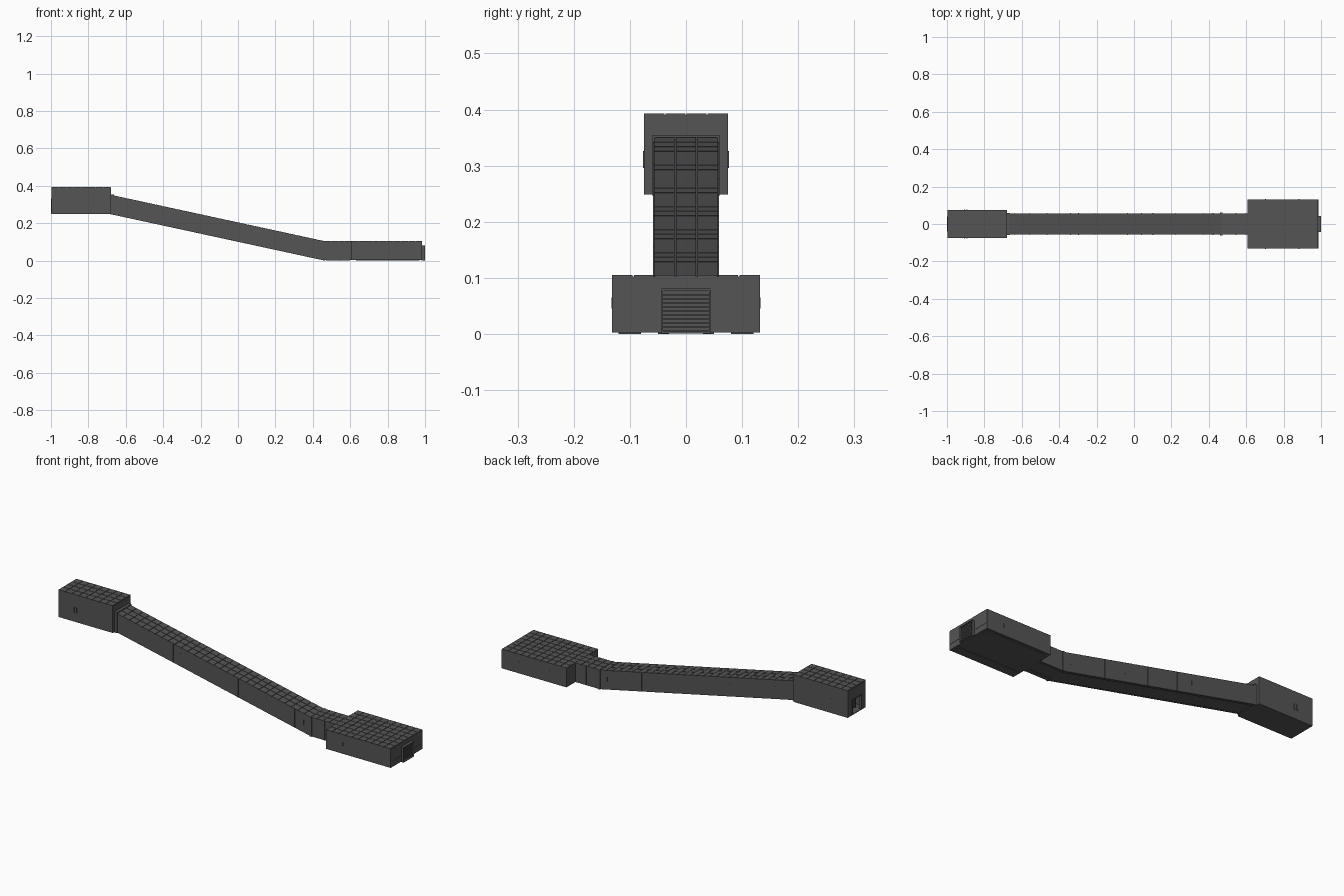
import bpy, bmesh

if "Cube" in bpy.data.objects:
    bpy.data.objects.remove(bpy.data.objects["Cube"])

DARK = bpy.data.materials.new("dark_grey")
DARK.diffuse_color = (0.09, 0.09, 0.09, 1)
DARK.use_nodes = True
DARK.node_tree.nodes["Principled BSDF"].inputs["Base Color"].default_value = DARK.diffuse_color

# sloping passage: everything inside it is lifted by lift(x)
X_TOP, X_BEND, RISE = -0.67, 0.465, 0.246
flat = lambda x: 0.0
raised = lambda x: RISE
lift = lambda x: RISE * (X_BEND - x) / (X_BEND - X_TOP)


def part(name, boxes, path=flat):
    """One object from boxes (x0, x1, y0, y1, z0, z1); z follows the path."""
    bm = bmesh.new()
    for x0, x1, y0, y1, z0, z1 in boxes:
        for v in bmesh.ops.create_cube(bm, size=1)["verts"]:
            x = x1 if v.co.x > 0 else x0
            y = y1 if v.co.y > 0 else y0
            v.co = (x, y, (z1 if v.co.z > 0 else z0) + path(x))
    me = bpy.data.meshes.new(name)
    bm.to_mesh(me)
    bm.free()
    me.materials.append(DARK)
    ob = bpy.data.objects.new(name, me)
    bpy.context.collection.objects.link(ob)
    return ob


def sides(boxes):
    """Repeat boxes on both sides of the centre line."""
    return boxes + [(a, b, -d, -c, e, f) for a, b, c, d, e, f in boxes]


def shell(name, x0, x1, w, h, path=flat, z=0.003, t=0.004):
    """Floor, side walls, and roof of roughly square tiles on a backing slab."""
    part(name + "_floor", [(x0, x1, -w, w, z, z + t)], path)
    part(name + "_walls", sides([(x0, x1, w - t, w, z + t, h - 0.003)]), path)
    part(name + "_roof_slab", [(x0, x1, t - w, w - t, h - 0.007, h - 0.003)], path)
    nx, ny, g = round((x1 - x0) / 0.0377), round(2 * w / 0.0377), 0.0012
    dx, dy = (x1 - x0) / nx, 2 * w / ny
    part(name + "_roof_tiles",
         [(x0 + i * dx + g, x0 + (i + 1) * dx - g,
           -w + j * dy + (g if j else 0), -w + (j + 1) * dy - (g if j < ny - 1 else 0),
           h - 0.003, h) for i in range(nx) for j in range(ny)], path)


def end_wall(name, x0, x1, w, h, door_w, door_h, path=flat, z=0.003):
    """End wall with an opening in the middle."""
    part(name, sides([(x0, x1, door_w, w - 0.004, z + 0.004, h - 0.007)]) +
         [(x0, x1, -door_w, door_w, door_h, h - 0.007)], path)


def ribs(name, xs, w, z0, z1, path=flat, r=0.002):
    part(name, sides([(x - r, x + r, w, w + 0.0015, z0, z1) for x in xs]), path)


# upper hall
shell("upper_hall", -0.998, -0.68, 0.075, 0.147, raised)
end_wall("upper_outer_wall", -0.998, -0.994, 0.075, 0.147, 0.04, 0.085, raised)
end_wall("upper_inner_wall", -0.684, -0.68, 0.075, 0.147, 0.045, 0.085, raised)
part("upper_door_frame", sides([(-1.0, -0.985, 0.036, 0.040, 0.007, 0.085)]) +
     [(-1.0, -0.985, -0.040, 0.040, 0.081, 0.085)], raised)
part("upper_gate", [(-0.966, -0.964, -0.04, 0.04, 0.012 + i * 0.008, 0.016 + i * 0.008)
                    for i in range(8)] +
     sides([(-0.967, -0.963, 0.036, 0.04, 0.007, 0.08)]), raised)
part("upper_side_vents", sides([(x, x + 0.006, 0.075, 0.0765, 0.05, 0.08)
                                for x in (-0.91, -0.895)]), raised)

# sloping passage
shell("slope", X_TOP, X_BEND, 0.057, 0.104, lift)
ribs("slope_wall_ribs", (-0.64, -0.465, -0.34, -0.21, -0.035, 0.04, 0.22, 0.37),
     0.057, 0.003, 0.102, lift)
part("slope_side_vents", sides([(x, x + 0.005, 0.057, 0.0583, 0.045, 0.07)
                                for x in (-0.56, -0.3, 0.1, 0.42)]), lift)
part("slope_bottom_beams", sides([(X_TOP, X_BEND, 0.046, 0.05, 0.0, 0.003)]), lift)

# stairs and handrails within the passage
N = 50
STEP = (X_BEND - X_TOP) / N
part("stair_steps", [(X_TOP + i * STEP, X_TOP + (i + 1) * STEP, -0.052, 0.052,
                      lift(X_TOP + (i + 1) * STEP) + 0.007,
                      lift(X_TOP + i * STEP) + 0.009) for i in range(N)])
part("stair_handrails", sides([(X_TOP, X_BEND, 0.046, 0.05, 0.045, 0.049)]) +
     [(X_TOP, X_BEND, -0.002, 0.002, 0.04, 0.044)], lift)

# collar joining slope and upper hall
part("upper_collar", sides([(-0.682, -0.664, 0.055, 0.06, 0.0, 0.108)]) +
     [(-0.682, -0.664, -0.06, 0.06, 0.104, 0.109),
      (-0.682, -0.664, -0.06, 0.06, 0.0, 0.005)], raised)

# level passage between the bend and the lower hall
shell("lower_passage", X_BEND, 0.607, 0.057, 0.105)
part("bend_posts", sides([(0.461, 0.472, 0.056, 0.061, 0.003, 0.105)]))
ribs("lower_passage_ribs", (0.545, 0.599), 0.057, 0.003, 0.103)

# lower hall
shell("lower_hall", 0.606, 0.985, 0.132, 0.105)
end_wall("lower_inner_wall", 0.606, 0.61, 0.132, 0.105, 0.053, 0.09)
end_wall("lower_outer_wall", 0.981, 0.985, 0.132, 0.105, 0.043, 0.08)
part("lower_wall_rail", sides([(0.985, 0.9862, 0.043, 0.132, 0.032, 0.034)]))
part("lower_side_vents", sides([(x, x + 0.005, 0.132, 0.1332, 0.045, 0.065)
                                for x in (0.7, 0.88)]))

# entrance with slatted shutter
part("entrance_frame", sides([(0.98, 0.999, 0.041, 0.044, 0.001, 0.08)]) +
     [(0.98, 0.999, -0.044, 0.044, 0.077, 0.081),
      (0.98, 0.999, -0.044, 0.044, 0.001, 0.005)])
part("entrance_shutter", [(0.986, 0.988, -0.041, 0.041, 0.005, 0.077)] +
     [(0.988, 0.991, -0.041, 0.041, 0.006 + i * 0.0072, 0.0115 + i * 0.0072)
      for i in range(10)])
part("ground_plinths", sides([(0.47, 0.6, 0.03, 0.05, 0.0, 0.003),
                              (0.63, 0.97, 0.08, 0.12, 0.0, 0.003)]))
